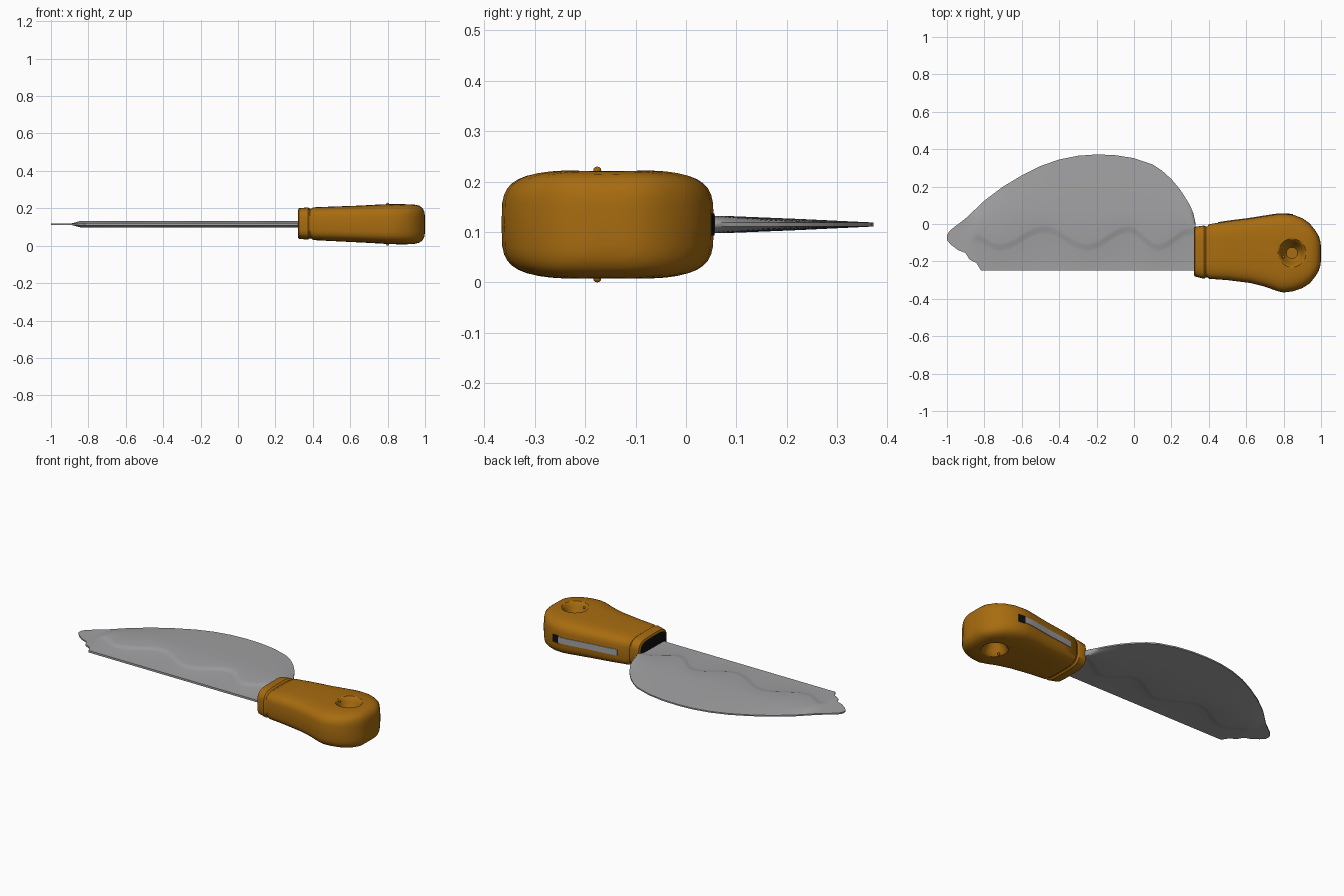
import bpy, bmesh, math

if "Cube" in bpy.data.objects:
    bpy.data.objects.remove(bpy.data.objects["Cube"])


def material(name, rgb):
    m = bpy.data.materials.new(name)
    m.use_nodes = True
    m.diffuse_color = (*rgb, 1)
    m.node_tree.nodes["Principled BSDF"].inputs["Base Color"].default_value = (*rgb, 1)
    return m


STEEL = material("grey steel", (0.36, 0.36, 0.37))
WOOD = material("amber wood", (0.39, 0.15, 0.005))
BLACK = material("black", (0.005, 0.005, 0.005))
MID = 0.115  # height of the blade plane


def interp(keys, x, smooth=False):
    if x <= keys[0][0]:
        return keys[0][1]
    for (a, u), (b, v) in zip(keys, keys[1:]):
        if x <= b:
            t = (x - a) / (b - a)
            if smooth:
                t = (1 - math.cos(math.pi * t)) / 2
            return u + (v - u) * t
    return keys[-1][1]


def loft(name, rings, mats, angle=40):
    """Skin closed rings and cap both ends."""
    bm = bmesh.new()
    rows = [[bm.verts.new(p) for p in ring] for ring in rings]
    n = len(rows[0])
    for a, b in zip(rows, rows[1:]):
        for i in range(n):
            j = (i + 1) % n
            bm.faces.new((a[i], a[j], b[j], b[i]))
    start = bm.faces.new(rows[0][::-1])
    start.material_index = len(mats) - 1
    bm.faces.new(rows[-1])
    bmesh.ops.recalc_face_normals(bm, faces=bm.faces)
    mesh = bpy.data.meshes.new(name)
    bm.to_mesh(mesh)
    bm.free()
    ob = bpy.data.objects.new(name, mesh)
    bpy.context.collection.objects.link(ob)
    for m in mats:
        mesh.materials.append(m)
    bpy.ops.object.select_all(action="DESELECT")
    ob.select_set(True)
    bpy.context.view_layer.objects.active = ob
    bpy.ops.object.shade_smooth_by_angle(angle=math.radians(angle))
    return ob


# Blade: curved edge, ragged tip, straight spine and a wavy step in thickness
curve_edge = [(-1, -.06), (-.985, -.035), (-.9, .03), (-.8, .125), (-.7, .2), (-.6, .26),
              (-.5, .31), (-.4, .345), (-.3, .365), (-.2, .372), (-.1, .368), (0, .352),
              (.1, .318), (.15, .285), (.2, .24), (.25, .18), (.3, .1), (.32, .05), (.33, 0)]
spine = [(-1, -.085), (-.98, -.11), (-.94, -.14), (-.9, -.155), (-.88, -.19),
         (-.84, -.21), (-.82, -.248)]
wave = [(-.86, -.07), (-.72, -.125), (-.48, -.03), (-.25, -.125), (-.03, -.03),
        (.13, -.125), (.3, -.04)]


def blade_ring(x):
    low, top, w = interp(spine, x), interp(curve_edge, x), interp(wave, x, True)
    crest = min(.08, (w + .022 + top) / 2)
    ys = [low, w - .024, w - .009, w + .009, w + .024, crest, (crest + top) / 2, top]
    hs = [.006, .009, .011, .016, .018, .017, .011, .004]
    body = interp([(-.9, 0), (-.83, 1)], x, True)
    ys = [(low + (top - low) * k / 7) * (1 - body) + y * body for k, y in enumerate(ys)]
    hs = [.004 + (h - .004) * body for h in hs]
    upper = [(x, y, MID + h) for y, h in zip(ys, hs)]
    lower = [(x, y, MID - h) for y, h in zip(ys, hs)]
    return upper + lower[::-1]


columns = 110
loft("blade", [blade_ring(-1 + 1.33 * i / columns) for i in range(columns + 1)], [STEEL], 50)


# Handle: rounded rectangular sections, with a collar and a groove at the front
def handle_ring(x, y0, y1, z0, z1, sides=40, power=.5):
    ring = []
    for i in range(sides):
        a = 2 * math.pi * i / sides
        c, s = math.cos(a), math.sin(a)
        ring.append((x, (y0 + y1) / 2 + (y1 - y0) / 2 * math.copysign(abs(c) ** power, c),
                     (z0 + z1) / 2 + (z1 - z0) / 2 * math.copysign(abs(s) ** power, s)))
    return ring


sections = [(.32, -.27, -.025, .045, .19), (.325, -.28, -.015, .037, .2),
            (.375, -.293, -.008, .032, .205), (.385, -.285, -.014, .04, .197),
            (.392, -.285, -.012, .038, .198), (.402, -.293, -.001, .03, .205),
            (.5, -.3, .015, .025, .209), (.62, -.315, .03, .019, .213),
            (.7, -.335, .043, .015, .217), (.77, -.36, .054, .011, .221),
            (.8, -.366, .055, .008, .222), (.85, -.36, .05, .007, .223),
            (.9, -.343, .031, .007, .222), (.94, -.317, .003, .009, .22),
            (.97, -.28, -.035, .016, .214), (.988, -.25, -.065, .03, .2),
            (.997, -.22, -.095, .05, .18), (1, -.19, -.125, .075, .155)]
handle = loft("handle", [handle_ring(*s) for s in sections], [WOOD, BLACK])

# Funnel-shaped hanging hollow on both faces of the handle
for side, label in ((1, "upper"), (-1, "lower")):
    profile = [(.03, .03), (.05, .045), (.08, .058), (.1, .068), (.115, .085)]
    rings = [[(.845 + r * math.cos(math.tau * k / 32), -.155 + r * math.sin(math.tau * k / 32),
               MID + side * h) for k in range(32)] for h, r in profile]
    cutter = loft(label + "_hollow_cutter", rings, [WOOD])
    cutter.hide_render = True
    cutter.hide_viewport = True
    cut = handle.modifiers.new(label + " hollow", "BOOLEAN")
    cut.operation = "DIFFERENCE"
    cut.solver = "EXACT"
    cut.object = cutter

    # Small burr beside the hollow
    bpy.ops.mesh.primitive_uv_sphere_add(segments=10, ring_count=6, radius=.008,
                                         location=(.8, -.176, MID + side * .107))
    burr = bpy.context.object
    burr.name = label + "_burr"
    burr.data.materials.append(WOOD)


# Tang strip showing along the back of the handle, with a dark slot end
def strip(name, x0, x1, half, mat):
    back = [(s[0], s[2]) for s in sections]
    rings = []
    for i in range(13):
        x = x0 + (x1 - x0) * i / 12
        y = interp(back, x) + .003
        rings.append([(x, y - .008, MID - half), (x, y, MID - half),
                      (x, y, MID + half), (x, y - .008, MID + half)])
    loft(name, rings, [mat])


strip("tang_strip", .45, .81, .018, STEEL)
strip("slot_end", .81, .85, .022, BLACK)
